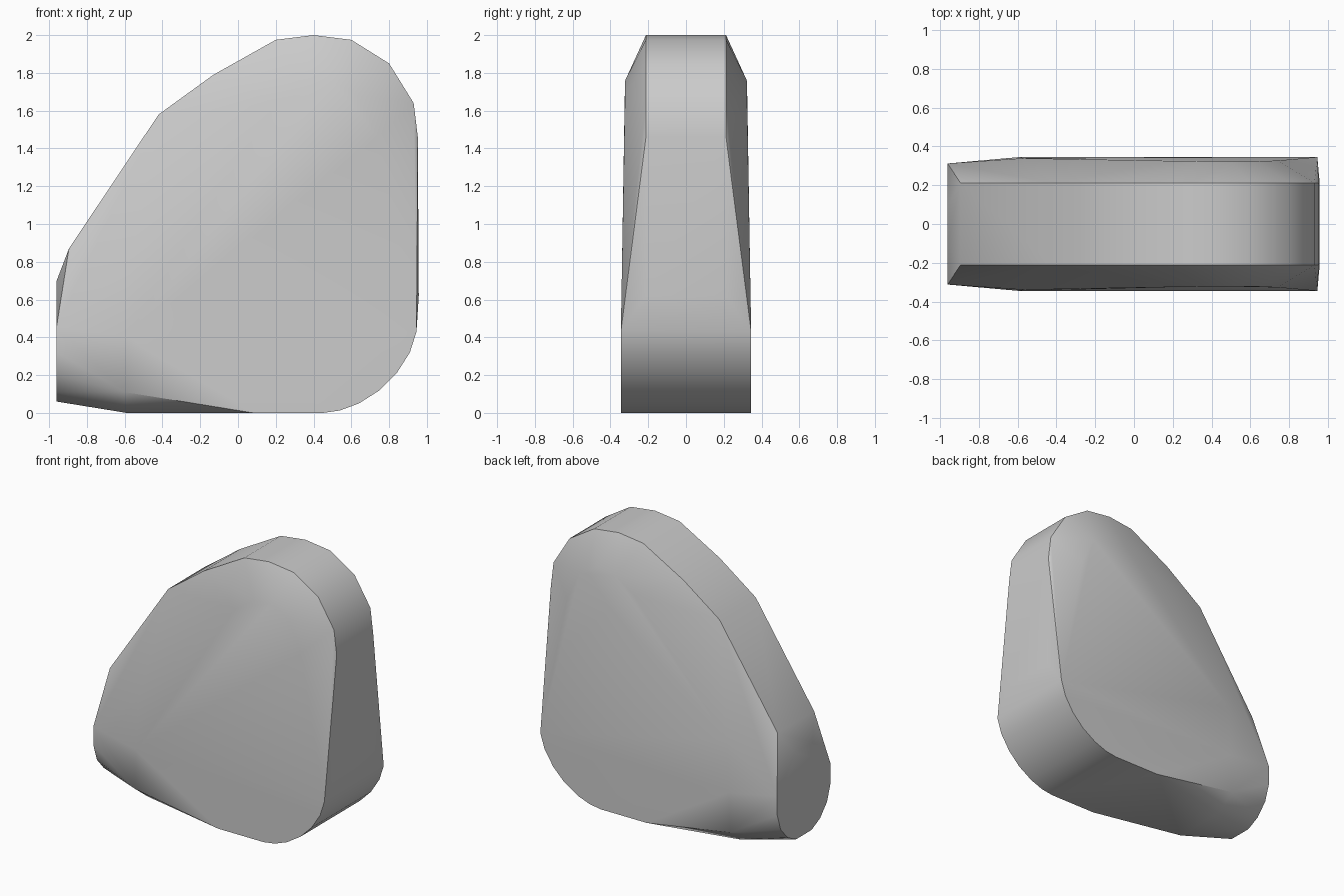
import bpy
import bmesh
from math import radians

cube = bpy.data.objects.get("Cube")
if cube:
    bpy.data.objects.remove(cube, do_unlink=True)

stone_grey = bpy.data.materials.new("stone_grey")
stone_grey.use_nodes = True
GREY = (0.6, 0.6, 0.6, 1)
stone_grey.diffuse_color = GREY
stone_grey.node_tree.nodes["Principled BSDF"].inputs["Base Color"].default_value = GREY

# Each outline gives x, z and half thickness; both sides share it
lower_rim = [(x, z, 0.345) for x, z in (
    (0.08, 0), (0.45, 0), (0.54, 0.013), (0.64, 0.05), (0.75, 0.12),
    (0.84, 0.21), (0.91, 0.32), (0.945, 0.43))]
upper_rim = [(x, z, 0.212) for x, z in (
    (0.957, 0.62), (0.952, 1.46), (0.93, 1.64), (0.8, 1.85), (0.6, 1.975),
    (0.4, 2), (0.2, 1.975), (-0.13, 1.79), (-0.42, 1.58), (-0.895, 0.87))]
narrow_end = [(-0.96, z, y) for z, y in (
    (0.7, 0.1), (0.46, 0.312), (0.32, 0.31), (0.2, 0.27), (0.11, 0.19), (0.06, 0.09))]
underside = [(-0.59, 0, 0.2), (-0.6, 0.11, 0.342)]
broad_face = [(-0.57, 0.78, 0.339), (-0.59, 0.4, 0.345), (0.2, 1.64, 0.325),
              (0.35, 1.74, 0.323), (0.5, 1.76, 0.322), (0.64, 1.68, 0.323),
              (0.74, 1.46, 0.327)]

# The body is one convex faceted block
bm = bmesh.new()
for x, z, y in lower_rim + upper_rim + narrow_end + underside + broad_face:
    for side in (-1, 1):
        bm.verts.new((x, side * y, z))
hull = bmesh.ops.convex_hull(bm, input=bm.verts)
loose = [v for v in bm.verts if not v.link_faces]
bmesh.ops.delete(bm, geom=loose, context='VERTS')
bmesh.ops.dissolve_limit(bm, angle_limit=radians(0.5), verts=bm.verts, edges=bm.edges)
bmesh.ops.recalc_face_normals(bm, faces=bm.faces)

mesh = bpy.data.meshes.new("stone_block")
bm.to_mesh(mesh)
bm.free()
mesh.materials.append(stone_grey)
block = bpy.data.objects.new("stone_block", mesh)
bpy.context.collection.objects.link(block)

# Soft facets with a crisp rim
bpy.ops.object.select_all(action='DESELECT')
block.select_set(True)
bpy.context.view_layer.objects.active = block
bpy.ops.object.shade_smooth_by_angle(angle=radians(38))
